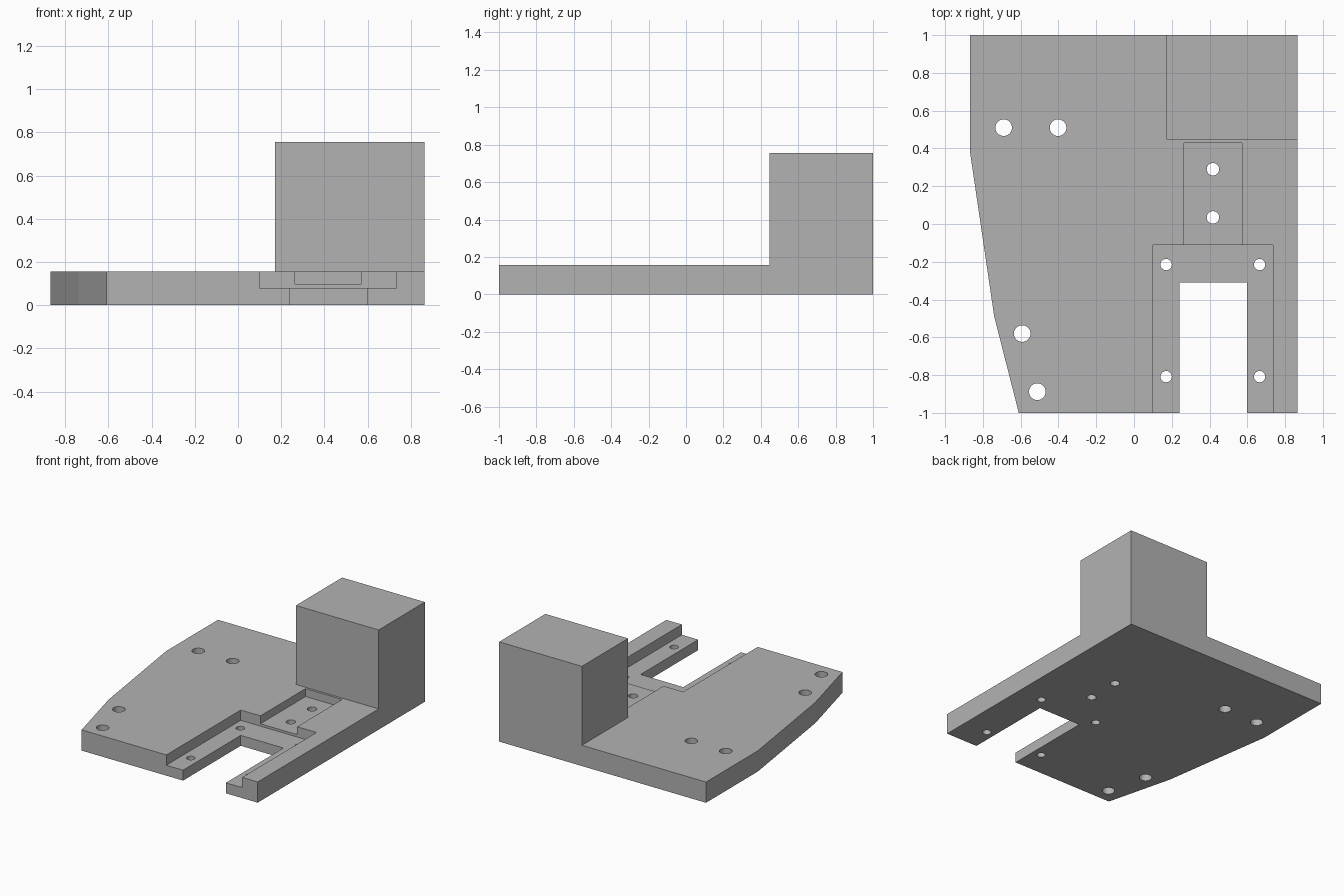
import bpy, bmesh

if "Cube" in bpy.data.objects:
    bpy.data.objects.remove(bpy.data.objects["Cube"])

T = 0.157  # plate thickness

grey = bpy.data.materials.new("plain grey")
grey.diffuse_color = (0.45, 0.45, 0.45, 1)
grey.use_nodes = True
grey.node_tree.nodes["Principled BSDF"].inputs["Base Color"].default_value = grey.diffuse_color


def finish(bm, name):
    bmesh.ops.recalc_face_normals(bm, faces=bm.faces)
    me = bpy.data.meshes.new(name)
    bm.to_mesh(me)
    bm.free()
    me.materials.append(grey)
    ob = bpy.data.objects.new(name, me)
    bpy.context.collection.objects.link(ob)
    return ob


def prism(name, pts, z0, z1):
    bm = bmesh.new()
    face = bm.faces.new([bm.verts.new((x, y, z0)) for x, y in pts])
    ext = bmesh.ops.extrude_face_region(bm, geom=[face])
    top = [v for v in ext["geom"] if isinstance(v, bmesh.types.BMVert)]
    bmesh.ops.translate(bm, verts=top, vec=(0, 0, z1 - z0))
    return finish(bm, name)


def box(name, x0, x1, y0, y1, z0, z1):
    return prism(name, [(x0, y0), (x1, y0), (x1, y1), (x0, y1)], z0, z1)


def cylinder(name, x, y, r):
    bm = bmesh.new()
    bmesh.ops.create_cone(bm, cap_ends=True, segments=32, radius1=r, radius2=r, depth=1)
    bmesh.ops.translate(bm, verts=bm.verts, vec=(x, y, 0))
    return finish(bm, name)


# Base plate with slanted left edge
plate = prism("base_plate", [(-0.61, -1), (0.865, -1), (0.865, 1), (-0.868, 1),
                             (-0.868, 0.38), (-0.74, -0.49)], 0, T)

# Wide pocket, narrow pocket and open slot
cutters = [
    box("wide_pocket_cutter", 0.10, 0.735, -1.2, -0.11, 0.079, 0.5),
    box("narrow_pocket_cutter", 0.265, 0.572, -0.25, 0.43, 0.097, 0.6),
    box("slot_cutter", 0.24, 0.598, -1.3, -0.31, -0.5, 0.7),
]

# Screw holes
holes = [(-0.69, 0.51, 0.044), (-0.402, 0.51, 0.044), (-0.592, -0.58, 0.044), (-0.512, -0.888, 0.044),
         (0.418, 0.29, 0.033), (0.418, 0.035, 0.033)]
holes += [(x, y, 0.03) for x in (0.17, 0.665) for y in (-0.215, -0.808)]
cutters += [cylinder("hole_cutter", *h) for h in holes]

bpy.context.view_layer.objects.active = plate
for c in cutters:
    mod = plate.modifiers.new("cut", "BOOLEAN")
    mod.operation = "DIFFERENCE"
    mod.solver = "EXACT"
    mod.object = c
    bpy.ops.object.modifier_apply(modifier=mod.name)
    bpy.data.objects.remove(c)

# Upright block at the back right corner
box("corner_block", 0.172, 0.865, 0.447, 1, T, 0.755)

# Smooth hole walls, sharp edges elsewhere
bpy.ops.object.select_all(action="DESELECT")
plate.select_set(True)
bpy.ops.object.shade_smooth_by_angle(angle=0.25)
for p in plate.data.polygons:
    if p.area > 0.005:
        p.use_smooth = False
